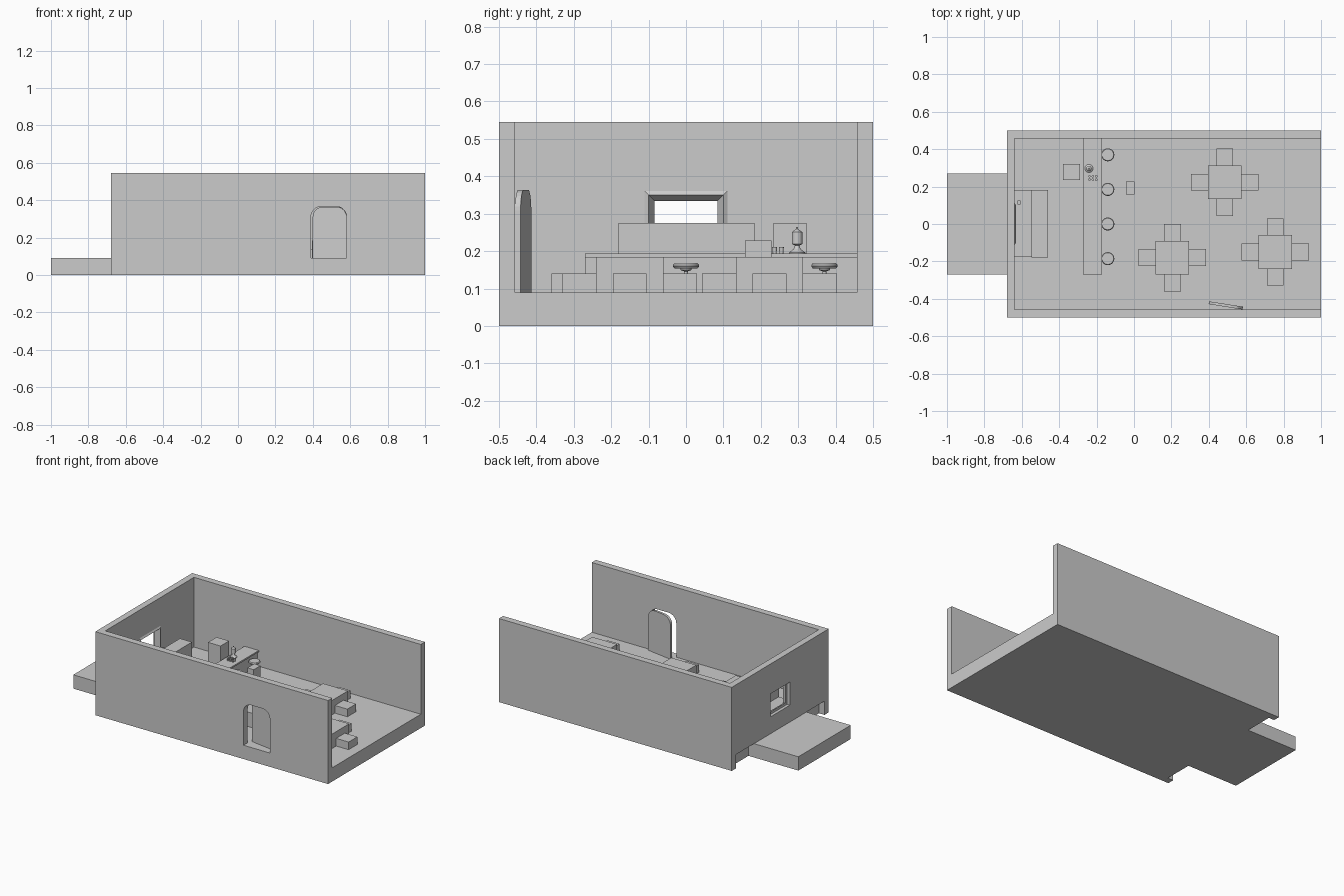
import bpy, bmesh, math
from mathutils import Matrix, Vector

if "Cube" in bpy.data.objects:
    bpy.data.objects.remove(bpy.data.objects["Cube"])


def make(name, bm):
    bmesh.ops.recalc_face_normals(bm, faces=bm.faces)
    me = bpy.data.meshes.new(name)
    bm.to_mesh(me)
    bm.free()
    ob = bpy.data.objects.new(name, me)
    bpy.context.collection.objects.link(ob)
    return ob


def box(name, x, y, z):
    bm = bmesh.new()
    bmesh.ops.create_cube(bm, size=1)
    for v in bm.verts:
        v.co = Vector((x, y, z)[i][0 if v.co[i] < 0 else 1] for i in range(3))
    return make(name, bm)


def lathe(name, profile, loc, n=24):
    bm = bmesh.new()
    rings = [[bm.verts.new((loc[0] + r * math.cos(2 * math.pi * i / n),
                            loc[1] + r * math.sin(2 * math.pi * i / n),
                            loc[2] + z)) for i in range(n)] for r, z in profile]
    for a, b in zip(rings, rings[1:]):
        for i in range(n):
            j = (i + 1) % n
            bm.faces.new((a[i], a[j], b[j], b[i]))
    bm.faces.new(rings[0])
    bm.faces.new(rings[-1])
    ob = make(name, bm)
    bpy.ops.object.select_all(action='DESELECT')
    ob.select_set(True)
    bpy.context.view_layer.objects.active = ob
    bpy.ops.object.shade_smooth_by_angle()
    return ob


def arch(name, x0, x1, z0, z1, r, y0, y1):
    """Slab with two rounded top corners."""
    pts = [(x0, z0), (x1, z0)]
    for cx, start in ((x1 - r, 0), (x0 + r, 90)):
        for i in range(9):
            a = math.radians(start + i * 90 / 8)
            pts.append((cx + r * math.cos(a), z1 - r + r * math.sin(a)))
    bm = bmesh.new()
    f = bm.faces.new([bm.verts.new((x, y0, z)) for x, z in pts])
    out = bmesh.ops.extrude_face_region(bm, geom=[f])
    for v in out['geom']:
        if isinstance(v, bmesh.types.BMVert):
            v.co.y = y1
    return make(name, bm)


def cut(target, cutter):
    cutter.hide_render = True
    cutter.hide_set(True)
    m = target.modifiers.new("opening", 'BOOLEAN')
    m.operation = 'DIFFERENCE'
    m.solver = 'EXACT'
    m.object = cutter
    # apply, then remove the helper
    me = bpy.data.meshes.new_from_object(
        target.evaluated_get(bpy.context.evaluated_depsgraph_get()))
    target.modifiers.clear()
    target.data = me
    bpy.data.objects.remove(cutter)


F, H = 0.09, 0.545

# Shell: floor, outside platform, three walls
box("floor", (-0.64, 1), (-0.457, 0.457), (0, F))
box("platform", (-1, -0.64), (-0.27, 0.27), (0, F))
box("back_wall", (-0.68, 1), (0.457, 0.5), (0, H))
front = box("front_wall", (-0.68, 1), (-0.5, -0.457), (0, H))
left = box("left_wall", (-0.68, -0.638), (-0.457, 0.457), (F, H))
cut(front, arch("door_cutter", 0.39, 0.58, F, 0.366, 0.055, -0.6, -0.4))
cut(left, box("window_cutter", (-0.8, -0.5), (-0.1, 0.1), (0.2, 0.35)))

# Door leaf, hinged on its right edge and slightly open
door = arch("door", -0.183, 0, F, 0.364, 0.055, 0, 0.015)
door.matrix_world = Matrix.Translation((0.58, -0.457, 0)) @ Matrix.Rotation(math.radians(-9), 4, 'Z')

# Window frame: bevelled section swept round the opening
bm = bmesh.new()
loops = []
for x, d in ((-0.64, 0.014), (-0.631, 0), (-0.66, -0.016), (-0.66, 0.002)):
    loops.append([bm.verts.new((x, sy * (0.1 + d), 0.275 + sz * (0.075 + d)))
                  for sy, sz in ((-1, -1), (1, -1), (1, 1), (-1, 1))])
for k in range(4):
    a, b = loops[k], loops[(k + 1) % 4]
    for i in range(4):
        j = (i + 1) % 4
        bm.faces.new((a[i], a[j], b[j], b[i]))
make("window_frame", bm)

# Serving unit beneath the window
box("window_counter", (-0.638, -0.547), (-0.175, 0.183), (F, 0.19))
box("serving_shelf", (-0.547, -0.46), (-0.18, 0.183), (F, 0.275))
lathe("window_cup", [(0.008, 0), (0.012, 0.03)], (-0.615, 0.115, 0.19), 16)

# Bar with overhanging top, cabinet behind and stand in front
box("bar_body", (-0.262, -0.18), (-0.245, 0.457), (F, 0.184))
box("bar_top", (-0.273, -0.17), (-0.27, 0.457), (0.183, 0.193))
box("cabinet", (-0.38, -0.29), (0.234, 0.322), (F, 0.275))
box("stand", (-0.043, 0.003), (0.158, 0.228), (F, 0.228))

# Bar stools
stool = [(0.026, 0), (0.026, 0.004), (0.006, 0.012), (0.005, 0.056), (0.014, 0.059), (0.015, 0.063),
         (0.031, 0.064), (0.035, 0.069), (0.035, 0.073), (0.031, 0.078)]
for i in range(4):
    lathe(f"stool_{i + 1}", stool, (-0.14, 0.37 - 0.185 * i, F))

# Drink dispenser and glasses on the bar
lathe("dispenser", [(0.022, 0), (0.022, 0.003), (0.01, 0.012), (0.006, 0.022), (0.014, 0.026), (0.014, 0.058),
                    (0.007, 0.063), (0.003, 0.066), (0.003, 0.071)], (-0.241, 0.297, 0.193))
for i in range(3):
    for j in range(2):
        lathe(f"glass_{i}_{j}", [(0.005, 0), (0.0065, 0.018)],
              (-0.238 + 0.018 * i, 0.237 + 0.018 * j, 0.193), 16)

# Dining sets: square table with a block chair on each side
for n, (cx, cy) in enumerate(((0.485, 0.223), (0.205, -0.18), (0.755, -0.15)), 1):
    t, w = 0.09, 0.045
    box(f"table_{n}", (cx - t, cx + t), (cy - t, cy + t), (F, 0.184))
    for k, (dx, dy) in enumerate(((1, 0), (-1, 0), (0, 1), (0, -1)), 1):
        px, py = cx + dx * (t + w), cy + dy * (t + w)
        box(f"chair_{n}_{k}", (px - w, px + w), (py - w, py + w), (F, 0.14))
